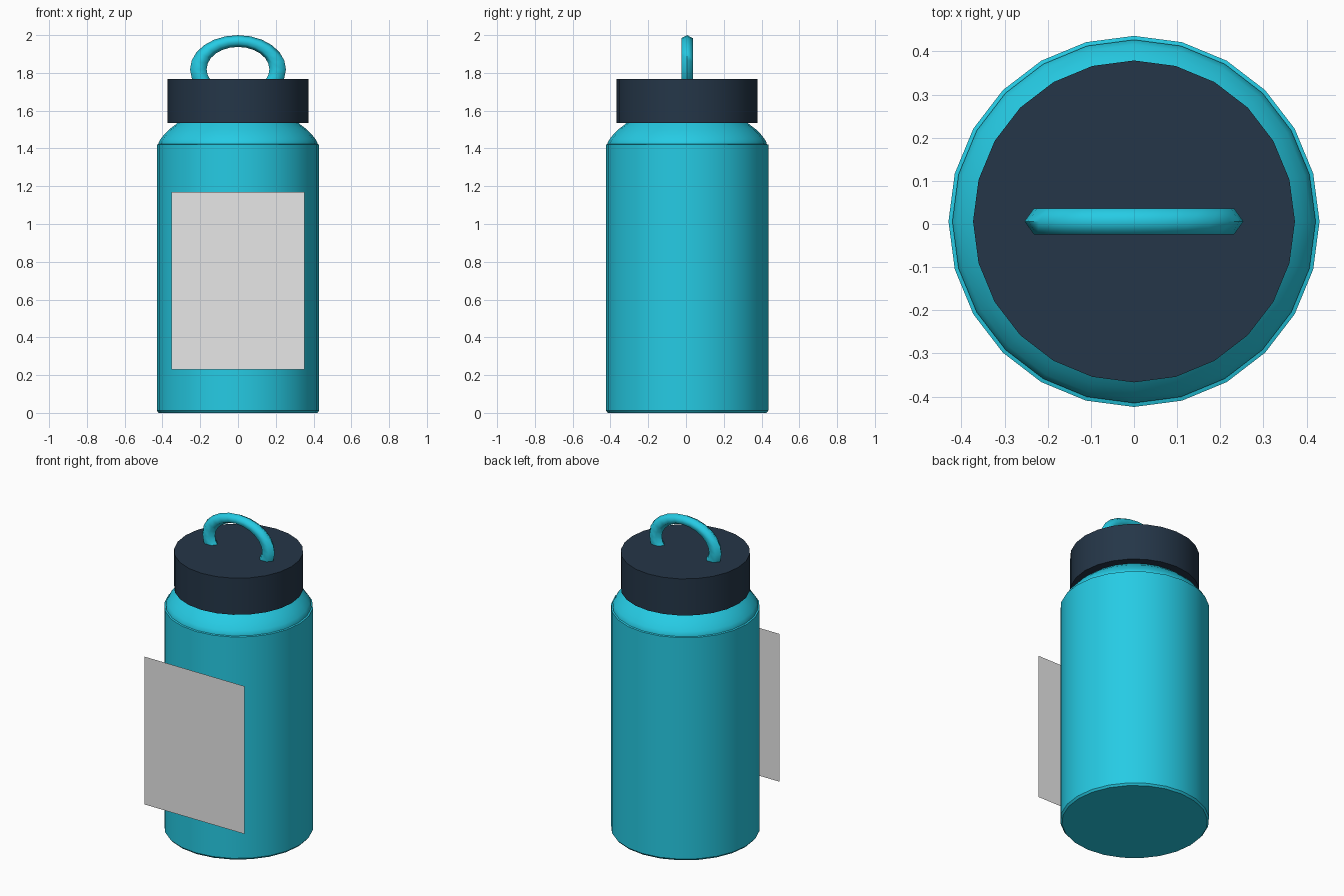
import bpy, bmesh, math
from mathutils import Matrix, Vector

cube = bpy.data.objects.get("Cube")
if cube:
    bpy.data.objects.remove(cube, do_unlink=True)

CENTRE_Y = 0.006  # bottle axis, the label stands just in front of it


def material(name, rgb):
    mat = bpy.data.materials.new(name)
    mat.use_nodes = True
    mat.diffuse_color = (*rgb, 1)
    mat.node_tree.nodes["Principled BSDF"].inputs["Base Color"].default_value = (*rgb, 1)
    return mat


teal = material("teal", (0.019, 0.597, 0.775))
navy = material("navy", (0.018, 0.037, 0.065))
grey = material("label grey", (0.8, 0.8, 0.8))


def finish(bm, name, mat, location, smooth_angle=35):
    bmesh.ops.remove_doubles(bm, verts=bm.verts, dist=0.0005)
    bmesh.ops.recalc_face_normals(bm, faces=bm.faces)
    mesh = bpy.data.meshes.new(name)
    bm.to_mesh(mesh)
    bm.free()
    mesh.materials.append(mat)
    mesh.shade_smooth()
    mesh.set_sharp_from_angle(angle=math.radians(smooth_angle))
    obj = bpy.data.objects.new(name, mesh)
    obj.location = location
    bpy.context.collection.objects.link(obj)
    return obj


def spin(bm, points, axis, steps, closed=False):
    """Turn a profile a full circle around an axis through the origin."""
    verts = [bm.verts.new(p) for p in points]
    pairs = list(zip(verts, verts[1:] + verts[:1]))
    edges = [bm.edges.new(p) for p in (pairs if closed else pairs[:-1])]
    bmesh.ops.spin(bm, geom=verts + edges, cent=(0, 0, 0), axis=axis,
                   angle=math.tau, steps=steps, use_merge=True)


def lathe(name, profile, mat):
    """Solid of revolution; the end loops are closed with flat caps."""
    bm = bmesh.new()
    spin(bm, [(0, r, z) for r, z in profile], (0, 0, 1), 24)
    bmesh.ops.remove_doubles(bm, verts=bm.verts, dist=0.0005)
    bmesh.ops.holes_fill(bm, edges=[e for e in bm.edges if e.is_boundary], sides=0)
    return finish(bm, name, mat, (0, CENTRE_Y, 0))


# Body with a small chamfer at the foot and a ledge at the top
lathe("bottle_body", [(0.42, 0), (0.43, 0.012), (0.43, 1.42), (0.415, 1.425)], teal)

# Rounded shoulder rising into the cap
lathe("shoulder", [(0.421, 1.37), (0.421, 1.43), (0.41, 1.45), (0.39, 1.475),
                   (0.363, 1.502), (0.335, 1.523), (0.315, 1.54)], teal)

# Screw cap
lathe("cap", [(0.373, 1.535), (0.373, 1.768)], navy)

# Carry loop: flattened six-sided ring, lower part sunk in the cap
bm = bmesh.new()
ring, tube = 0.168, 0.035
section = [(ring + tube * math.cos(a), tube * math.sin(a), 0)
           for a in (math.tau * i / 6 for i in range(6))]
spin(bm, section, (0, 1, 0), 24, closed=True)
bmesh.ops.transform(bm, matrix=Matrix.Diagonal((1.25, 1, 0.89, 1)), verts=bm.verts)
finish(bm, "carry_loop", teal, (0, CENTRE_Y, 1.819), 65)

# Flat label standing in front of the body
bm = bmesh.new()
corners = [(-0.352, 0.23), (0.352, 0.23), (0.352, 1.17), (-0.352, 1.17)]
bm.faces.new([bm.verts.new(Vector((x, 0, z))) for x, z in corners])
finish(bm, "label", grey, (0, -0.436, 0))
